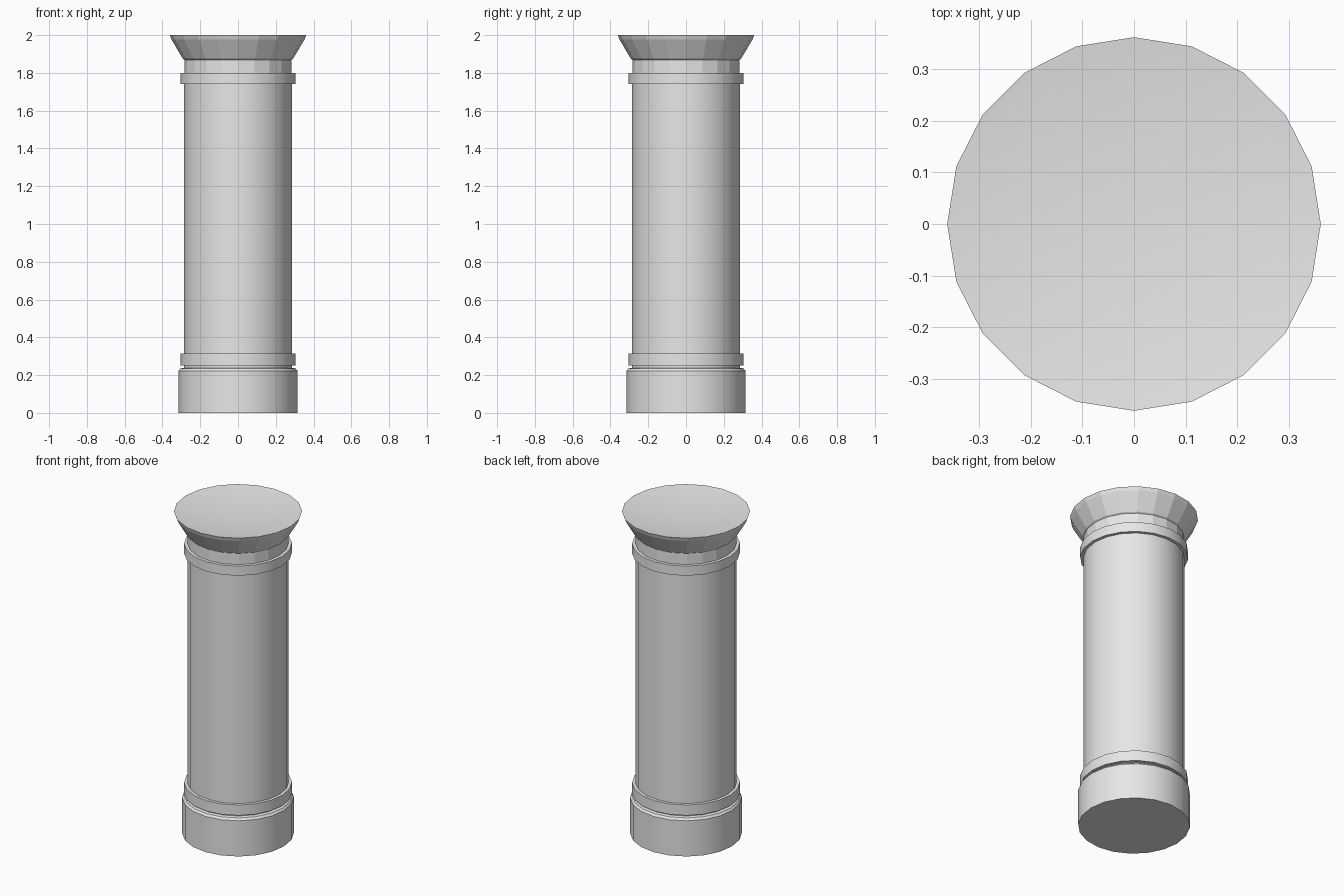
import bpy, bmesh, math

cube = bpy.data.objects.get("Cube")
if cube:
    bpy.data.objects.remove(cube, do_unlink=True)

SIDES = 20

stone = bpy.data.materials.new("grey stone")
stone.use_nodes = True
stone.diffuse_color = (0.8, 0.8, 0.8, 1)
stone.node_tree.nodes["Principled BSDF"].inputs["Base Color"].default_value = (0.8, 0.8, 0.8, 1)


def turned(name, profile, smooth=True, dish=0.0):
    """Closed turned solid from (radius, height) pairs, listed bottom to top."""
    bm = bmesh.new()
    rings = []
    for r, z in profile:
        rings.append([bm.verts.new((r * math.cos(a), r * math.sin(a), z))
                      for a in (math.tau * i / SIDES for i in range(SIDES))])
    for low, high in zip(rings, rings[1:]):
        for i in range(SIDES):
            j = (i + 1) % SIDES
            bm.faces.new((low[i], low[j], high[j], high[i]))
    bm.faces.new(rings[0][::-1])
    lid = bm.faces.new(rings[-1])
    lid_faces = [lid]
    if dish:
        # Sunken top made as a fan around a lowered centre
        lid_faces = bmesh.ops.poke(bm, faces=[lid])["faces"]
        centre = min(lid_faces[0].verts, key=lambda v: v.co.xy.length)
        centre.co.z -= dish
    if not smooth:
        for f in lid_faces:
            f.smooth = True
    mesh = bpy.data.meshes.new(name)
    bm.to_mesh(mesh)
    bm.free()
    mesh.materials.append(stone)
    obj = bpy.data.objects.new(name, mesh)
    bpy.context.collection.objects.link(obj)
    if smooth:
        bpy.ops.object.select_all(action='DESELECT')
        obj.select_set(True)
        bpy.context.view_layer.objects.active = obj
        bpy.ops.object.shade_smooth_by_angle(angle=math.radians(30))
    return obj


# Foot with a softened upper rim
turned("base", [(0.315, 0), (0.315, 0.222), (0.305, 0.235), (0.29, 0.238)])

# Main body of the column
turned("shaft", [(0.285, 0.23), (0.285, 1.80)])

# Raised bands around the shaft
for name, bottom, top in (("lower_band", 0.25, 0.315), ("upper_band", 1.74, 1.80)):
    turned(name, [(0.304, bottom), (0.304, top)])

# Faceted neck and flared head with a shallow dished top
turned("neck", [(0.284, 1.79), (0.284, 1.875)], smooth=False)
turned("capital", [(0.278, 1.865), (0.292, 1.875), (0.353, 1.978), (0.361, 2.0)],
       smooth=False, dish=0.045)
